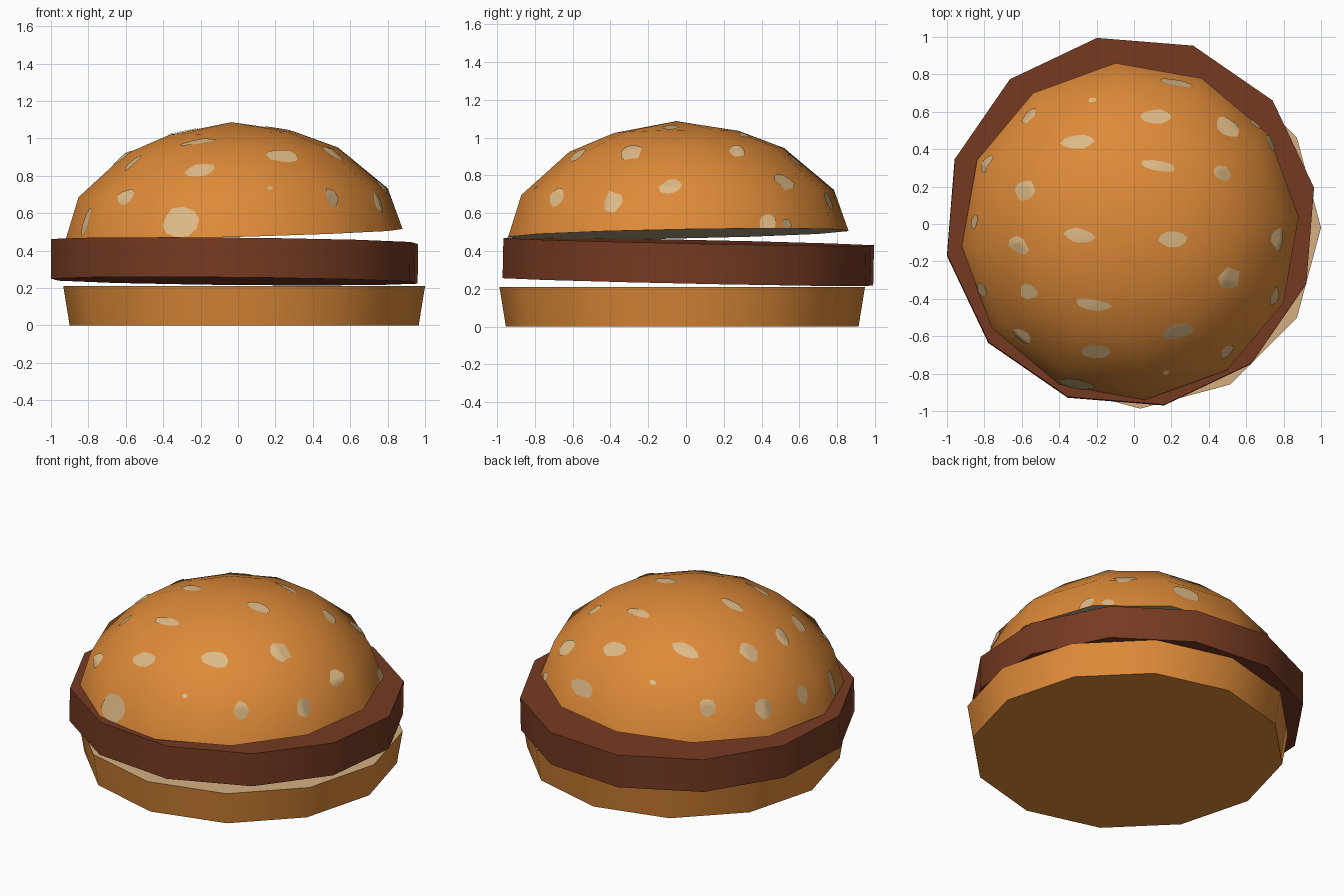
import bpy, bmesh, math, random
from mathutils import Vector, Matrix
from mathutils.bvhtree import BVHTree

if "Cube" in bpy.data.objects:
    bpy.data.objects.remove(bpy.data.objects["Cube"])

random.seed(4)


def material(name, rgb):
    m = bpy.data.materials.new(name)
    m.diffuse_color = (*rgb, 1)
    m.use_nodes = True
    m.node_tree.nodes["Principled BSDF"].inputs["Base Color"].default_value = m.diffuse_color
    return m


crust = material("golden crust", (0.73, 0.254, 0.04))
crumb = material("cream crumb", (0.66, 0.43, 0.22))
under = material("pale underside", (0.47, 0.41, 0.27))
meat = material("brown meat", (0.18, 0.042, 0.016))
seed_mat = material("sesame", (0.73, 0.49, 0.24))


def finish(name, bm, mats):
    me = bpy.data.meshes.new(name)
    bm.to_mesh(me)
    ob = bpy.data.objects.new(name, me)
    bpy.context.collection.objects.link(ob)
    for m in mats:
        me.materials.append(m)
    bpy.ops.object.select_all(action='DESELECT')
    ob.select_set(True)
    bpy.context.view_layer.objects.active = ob
    bpy.ops.object.shade_smooth_by_angle(angle=math.radians(40))
    return ob


def lathe(profile, centre, turn, slope=(0, 0), apex=None):
    """Twelve-sided stack of rings; slope is dz/dx, dz/dy of the tilt."""
    bm = bmesh.new()
    rings = []
    for r, z in profile:
        rings.append([bm.verts.new((r * math.cos(a), r * math.sin(a), z))
                      for a in (math.radians(turn + 30 * i) for i in range(12))])
    for lo, hi in zip(rings, rings[1:]):
        for i in range(12):
            j = (i + 1) % 12
            bm.faces.new((lo[i], lo[j], hi[j], hi[i]))
    bm.faces.new(rings[0][::-1])
    if apex is None:
        bm.faces.new(rings[-1])
    else:
        tip = bm.verts.new((0, 0, apex))
        for i in range(12):
            bm.faces.new((rings[-1][i], rings[-1][(i + 1) % 12], tip))
    n = Vector((-slope[0], -slope[1], 1))
    rot = Vector((0, 0, 1)).rotation_difference(n).to_matrix().to_4x4()
    bm.transform(Matrix.Translation(centre) @ rot)
    bm.normal_update()
    return bm


# Bottom bun with cream cut face
bm = lathe([(0.933, 0), (0.967, 0.21)], (0.033, -0.02, 0), 0)
for f in bm.faces:
    f.material_index = 1 if f.normal.z > 0.9 else 0
finish("bottom_bun", bm, [crust, crumb])

# Patty, slightly tilted
bm = lathe([(0.997, 0), (0.997, 0.212)], (-0.02, 0.01, 0.237), 10.4, (-0.01, -0.021))
finish("patty", bm, [meat])

# Top bun dome with pale underside
bm = lathe([(0.904, 0), (0.83, 0.22), (0.57, 0.445), (0.33, 0.54)],
           (-0.02, -0.04, 0.49), 5, (0.027, 0.019), apex=0.597)
for f in bm.faces:
    f.material_index = 1 if f.normal.z < -0.9 else 0
finish("top_bun", bm, [crust, under])

# Sesame seeds: thin patches wrapped on the dome (x, y, width, height)
seeds = [
    (.22, .75, .17, .10), (-.22, .66, .04, .03), (-.56, .58, .09, .11),
    (.12, .57, .15, .09), (.50, .52, .13, .12), (-.30, .44, .18, .08),
    (.73, .43, .09, .11), (-.79, .32, .10, .12), (.13, .31, .18, .06),
    (.47, .27, .12, .08), (-.58, .18, .13, .10), (-.85, .01, .08, .11),
    (-.29, -.06, .15, .07), (.21, -.08, .14, .08), (.77, -.08, .09, .11),
    (-.62, -.11, .13, .08), (.51, -.29, .13, .11), (-.81, -.35, .08, .15),
    (-.56, -.36, .12, .08), (-.22, -.43, .19, .06), (.75, -.39, .10, .11),
    (.24, -.57, .16, .10), (-.60, -.60, .10, .10), (-.20, -.68, .15, .09),
    (.17, -.79, .03, .03), (.50, -.68, .09, .11), (-.31, -.85, .18, .15),
    (.66, .55, .07, .05)]
bmesh.ops.delete(bm, geom=[f for f in bm.faces if f.material_index == 1],
                 context='FACES_ONLY')
tree = BVHTree.FromBMesh(bm)
sb = bmesh.new()
for x, y, w, h in seeds:
    p, n, _, _ = tree.ray_cast(Vector((x, y, 3)), Vector((0, 0, -1)))
    if p is None:
        p, n, _, _ = tree.find_nearest(Vector((x, y, 0.55)))
    if n.z > 0.6:                      # flat area: follow the x axis
        u = (Vector((1, 0, 0)) - n * n.x).normalized()
    else:                              # steep area: follow the rim
        u = Vector((0, 0, 1)).cross(n).normalized()
    v = n.cross(u)
    tilt = random.uniform(-0.2, 0.2)
    outline = []
    for k in range(10):
        a = math.tau * k / 10
        s = random.uniform(0.46, 0.60)
        c, d = math.cos(a) * w * s, math.sin(a) * h * s
        outline.append(u * (c - d * tilt) + v * (d + c * tilt))

    def wrap(offset):
        q, m, _, _ = tree.find_nearest(p + offset)
        return sb.verts.new(q + m * 0.005)

    mid = wrap(Vector())
    rings = [[wrap(o * t) for o in outline] for t in (0.25, 0.5, 0.75, 1)]
    for k in range(10):
        j = (k + 1) % 10
        sb.faces.new((mid, rings[0][k], rings[0][j]))
        for lo, hi in zip(rings, rings[1:]):
            sb.faces.new((lo[k], hi[k], hi[j], lo[j]))
finish("sesame_seeds", sb, [seed_mat])
